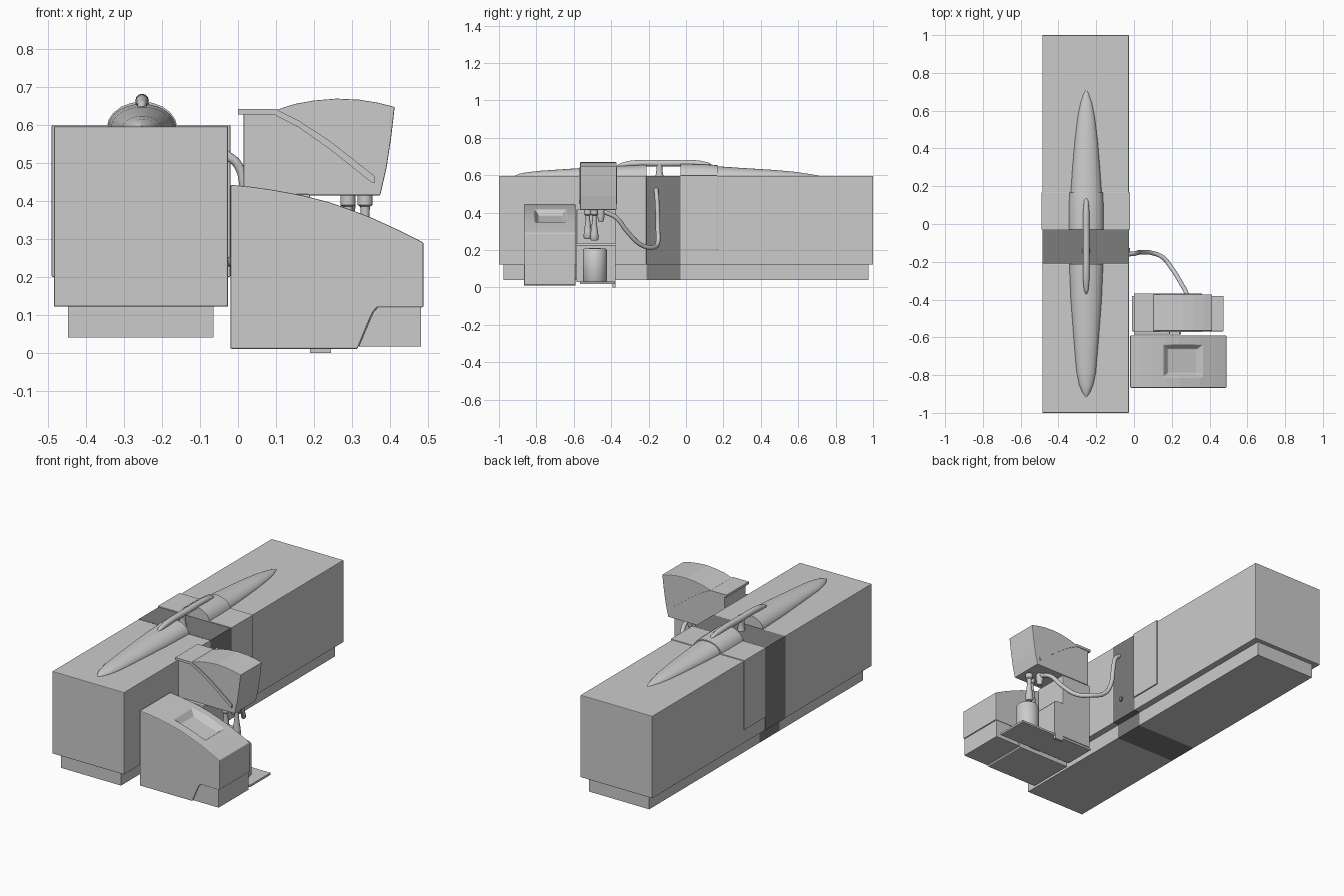
import bpy, bmesh, math
from mathutils import Vector

dark = bpy.data.materials.new("dark_grey")
dark.diffuse_color = (0.2, 0.2, 0.2, 1)


def finish(name, bm, smooth=False, bevel=0.0, mat=None):
    bmesh.ops.recalc_face_normals(bm, faces=bm.faces)
    me = bpy.data.meshes.new(name)
    bm.to_mesh(me)
    bm.free()
    ob = bpy.data.objects.new(name, me)
    bpy.context.collection.objects.link(ob)
    if mat:
        me.materials.append(mat)
    if bevel:
        b = ob.modifiers.new("bevel", 'BEVEL')
        b.width, b.segments = bevel, 2
    if smooth:
        bpy.ops.object.select_all(action='DESELECT')
        ob.select_set(True)
        bpy.context.view_layer.objects.active = ob
        bpy.ops.object.shade_smooth_by_angle(angle=math.radians(40))
    return ob


def loft(name, rings, **kw):
    bm = bmesh.new()
    vs = [[bm.verts.new(p) for p in r] for r in rings]
    n = len(rings[0])
    for a, b in zip(vs, vs[1:]):
        for i in range(n):
            bm.faces.new((a[i], a[(i + 1) % n], b[(i + 1) % n], b[i]))
    bm.faces.new(vs[0])
    bm.faces.new(vs[-1])
    return finish(name, bm, **kw)


def box(name, x0, x1, y0, y1, z0, z1, **kw):
    return loft(name, [[(x0, y0, z), (x1, y0, z), (x1, y1, z), (x0, y1, z)] for z in (z0, z1)], **kw)


def prism(name, pts, y0, y1, **kw):
    return loft(name, [[(x, y, z) for x, z in pts] for y in (y0, y1)], **kw)


def turned(name, x, y, profile, n=24):
    rings = [[(x + r * math.cos(t), y + r * math.sin(t), z)
              for t in (i * math.tau / n for i in range(n))] for r, z in profile]
    return loft(name, rings, smooth=True)


def dome(name, sections, n=20):
    # half-elliptical fairing along y: (y, half width, height)
    rings = [[(-0.253 + w * math.cos(t), y, 0.592 + h * math.sin(t))
              for t in (i * math.pi / n for i in range(n + 1))] for y, w, h in sections]
    return loft(name, rings, smooth=True)


def tube(name, pts, radii, n=14):
    cu = bpy.data.curves.new(name, 'CURVE')
    cu.dimensions = '3D'
    cu.bevel_depth, cu.bevel_resolution = 1.0, 4
    cu.use_fill_caps = True
    cu.resolution_u = 6
    s = cu.splines.new('BEZIER')
    s.bezier_points.add(len(pts) - 1)
    for bp, p, r in zip(s.bezier_points, pts, radii):
        bp.co, bp.radius = p, r
        bp.handle_left_type = bp.handle_right_type = 'AUTO'
    ob = bpy.data.objects.new(name, cu)
    bpy.context.collection.objects.link(ob)
    return ob


# long cabinet and plinth, split by the dark central band
for name, y0, y1, m in (("front", -1, -0.212, None), ("middle", -0.212, -0.03, dark), ("rear", -0.03, 1, None)):
    box(name + "_cabinet", -0.485, -0.027, y0, y1, 0.122, 0.596, mat=m, bevel=0 if m else 0.003)
    box(name + "_plinth", -0.448, -0.064, max(y0, -0.975), min(y1, 0.975), 0.04, 0.123, mat=m)

# wrap-around sleeve behind the band
box("sleeve", -0.491, -0.02, -0.03, 0.168, 0.2, 0.601, bevel=0.003)

# streamlined fairings on the roof
dome("front_fairing", [(-0.915, 0.004, 0.006), (-0.89, 0.022, 0.016), (-0.85, 0.038, 0.024), (-0.78, 0.052, 0.032),
                       (-0.6, 0.067, 0.044), (-0.4, 0.082, 0.056), (-0.212, 0.09, 0.064)])
dome("rear_fairing", [(0.168, 0.082, 0.056), (0.3, 0.073, 0.047), (0.45, 0.06, 0.038), (0.57, 0.045, 0.028),
                      (0.64, 0.031, 0.018), (0.69, 0.014, 0.01), (0.71, 0.003, 0.005)])
dome("fairing_collar", [(-0.03, 0.093, 0.07), (0.1, 0.093, 0.068), (0.168, 0.09, 0.062)], 10)

# roof handle and its post
tube("handle_bar", [(-0.253, y, z) for y, z in
                    ((-0.37, 0.646), (-0.35, 0.652), (-0.29, 0.662), (-0.12, 0.664), (0.06, 0.663), (0.12, 0.655), (0.14, 0.648))],
     [0.004, 0.012, 0.017, 0.018, 0.017, 0.012, 0.004])
turned("handle_post", -0.253, -0.142, [(0.022, 0.594), (0.018, 0.61), (0.016, 0.64), (0.018, 0.66)])

# sloped console with lower corner notch
console = prism("console", [(-0.02, 0.01), (0.315, 0.01), (0.348, 0.09), (0.356, 0.107), (0.368, 0.12), (0.489, 0.12),
                            (0.489, 0.291), (0.42, 0.325), (0.35, 0.357), (0.3, 0.376), (0.24, 0.397), (0.17, 0.415),
                            (0.1, 0.428), (0.04, 0.437), (-0.02, 0.443)], -0.867, -0.59)
recess = loft("recess_cutter", [
    [(0.145, -0.815, 0.432), (0.372, -0.815, 0.358), (0.372, -0.635, 0.358), (0.145, -0.635, 0.432)],
    [(0.18, -0.79, 0.384), (0.335, -0.79, 0.336), (0.335, -0.66, 0.336), (0.18, -0.66, 0.384)]])
recess.hide_render = True
recess.hide_viewport = True
recess.display_type = 'WIRE'
cut = console.modifiers.new("recess", 'BOOLEAN')
cut.operation, cut.object, cut.solver = 'DIFFERENCE', recess, 'EXACT'
bev = console.modifiers.new("bevel", 'BEVEL')
bev.width, bev.segments = 0.004, 2
prism("console_corner_cover", [(0.318, 0.016), (0.483, 0.016), (0.483, 0.121), (0.369, 0.121), (0.357, 0.107), (0.349, 0.09)],
      -0.865, -0.592, bevel=0.002)

# rear stand, step, tray and foot
box("stand_column", 0.0, 0.19, -0.585, -0.376, 0.03, 0.418, bevel=0.004)
prism("stand_step", [(0.18, 0.03), (0.25, 0.03), (0.25, 0.225), (0.24, 0.236), (0.18, 0.236)], -0.585, -0.376)
box("drip_tray", -0.01, 0.474, -0.568, -0.38, 0.018, 0.031, bevel=0.002)
box("foot", 0.19, 0.245, -0.392, -0.376, 0.0, 0.03)

# overhanging head with curved hood
prism("head", [(0.015, 0.415), (0.375, 0.415), (0.392, 0.49), (0.404, 0.57), (0.413, 0.648), (0.37, 0.659), (0.32, 0.667),
               (0.26, 0.67), (0.2, 0.665), (0.15, 0.656), (0.1, 0.64), (0.015, 0.64)], -0.566, -0.372, bevel=0.003)
prism("head_trim", [(0, 0.642), (0.1, 0.642), (0.16, 0.612), (0.24, 0.56), (0.36, 0.466), (0.36, 0.447), (0.35, 0.45),
                    (0.24, 0.538), (0.16, 0.594), (0.095, 0.628), (0, 0.628)], -0.572, -0.368)

# container and dispensing nozzles
turned("container", 0.35, -0.487, [(0.06, 0.03), (0.064, 0.036), (0.064, 0.2), (0.058, 0.208), (0.03, 0.21)])
for name, x, y, z in (("nozzle_front", 0.29, -0.525, 0.26), ("nozzle_rear", 0.335, -0.49, 0.25)):
    turned(name, x, y, [(0.016, z), (0.023, z + 0.01), (0.021, z + 0.035), (0.011, z + 0.11), (0.013, 0.385), (0.02, 0.39), (0.02, 0.418)], 16)
turned("nozzle_spigot", 0.29, -0.455, [(0.012, 0.35), (0.015, 0.36), (0.02, 0.385), (0.02, 0.418)], 16)

# hose from the band to the head, and a small socket
tube("hose", [(-0.035, -0.16, 0.525), (0.0, -0.157, 0.495), (0.018, -0.153, 0.43), (0.04, -0.15, 0.31), (0.09, -0.152, 0.235),
              (0.15, -0.175, 0.215), (0.2, -0.235, 0.225), (0.25, -0.315, 0.3), (0.28, -0.375, 0.375), (0.29, -0.44, 0.405)], [0.012] * 10)
loft("socket", [[(x, -0.14 + 0.013 * math.cos(i * math.tau / 16), 0.24 + 0.013 * math.sin(i * math.tau / 16))
                 for i in range(16)] for x in (-0.03, -0.02)], smooth=True, mat=dark)
